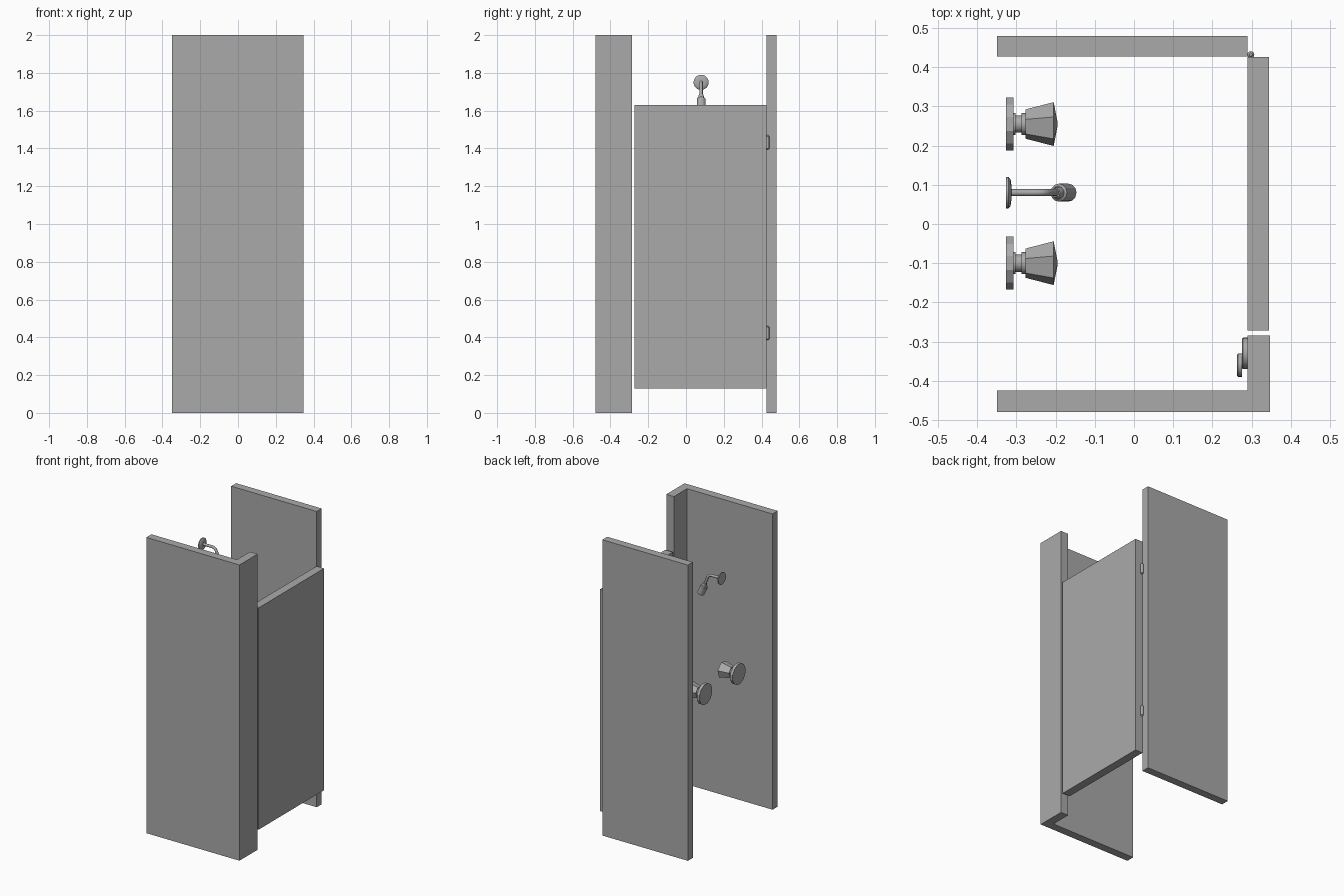
import bpy
import bmesh
import math
from mathutils import Vector

if "Cube" in bpy.data.objects:
    bpy.data.objects.remove(bpy.data.objects["Cube"], do_unlink=True)

# One plain grey for the whole stall
grey = bpy.data.materials.new("plain_grey")
grey.use_nodes = True
colour = (0.4, 0.4, 0.4, 1)
grey.diffuse_color = colour
grey.node_tree.nodes["Principled BSDF"].inputs["Base Color"].default_value = colour


def add_object(name, bm, smooth=False):
    bmesh.ops.recalc_face_normals(bm, faces=bm.faces)
    mesh = bpy.data.meshes.new(name)
    bm.to_mesh(mesh)
    bm.free()
    mesh.materials.append(grey)
    obj = bpy.data.objects.new(name, mesh)
    bpy.context.collection.objects.link(obj)
    if smooth:
        bpy.ops.object.select_all(action='DESELECT')
        obj.select_set(True)
        bpy.context.view_layer.objects.active = obj
        bpy.ops.object.shade_smooth_by_angle(angle=math.radians(35))
    return obj


def slab(name, outline, bottom, top):
    """Upright panel extruded from its plan outline."""
    bm = bmesh.new()
    base = bm.faces.new([bm.verts.new((x, y, bottom)) for x, y in outline])
    grown = bmesh.ops.extrude_face_region(bm, geom=[base])["geom"]
    verts = [g for g in grown if isinstance(g, bmesh.types.BMVert)]
    bmesh.ops.translate(bm, verts=verts, vec=(0, 0, top - bottom))
    return add_object(name, bm)


def rectangle(x0, x1, y0, y1):
    return [(x0, y0), (x1, y0), (x1, y1), (x0, y1)]


def turned(name, origin, axis, profile, sides=16, spin=0, smooth=True):
    """Solid of revolution; profile holds (distance along axis, radius)."""
    bm = bmesh.new()
    turn = Vector(axis).to_track_quat('Z', 'Y')
    rings = []
    for dist, radius in profile:
        ring = []
        for i in range(sides):
            a = spin + math.tau * i / sides
            p = Vector((radius * math.cos(a), radius * math.sin(a), dist))
            ring.append(bm.verts.new(Vector(origin) + turn @ p))
        rings.append(ring)
    for low, high in zip(rings, rings[1:]):
        for i in range(sides):
            j = (i + 1) % sides
            bm.faces.new((low[i], low[j], high[j], high[i]))
    bm.faces.new(rings[0])
    bm.faces.new(rings[-1])
    return add_object(name, bm, smooth)


# Stall panels: an L-shaped front wall, a flat back wall and the door
slab("front_wall", [(-0.35, -0.48), (0.347, -0.48), (0.347, -0.285),
                    (0.29, -0.285), (0.29, -0.425), (-0.35, -0.425)], 0, 2)
slab("back_wall", rectangle(-0.35, 0.29, 0.427, 0.48), 0, 2)
slab("door", rectangle(0.289, 0.345, -0.272, 0.426), 0.13, 1.63)

# Door hinges: short pins with rounded ends
for label, z in (("lower", 0.385), ("upper", 1.395)):
    turned(label + "_hinge", (0.298, 0.432, z), (0, 0, 1),
           [(0, 0.004), (0.006, 0.009), (0.069, 0.009), (0.075, 0.004)])

# Door latch on the inside of the front return
turned("latch_plate", (0.29, -0.33, 0.9), (-1, 0, 0),
       [(0, 0.04), (0.012, 0.04), (0.015, 0.037)], sides=24)
turned("latch_knob", (0.275, -0.36, 0.9), (-1, 0, 0),
       [(0, 0.03), (0.009, 0.03), (0.012, 0.027)], sides=24)

# Water taps: wall disc, neck and flared faceted grip
for label, y in (("front", -0.1), ("back", 0.255)):
    place = (-0.327, y, 1.035)
    turned(label + "_tap_disc", place, (1, 0, 0),
           [(0, 0.07), (0.019, 0.07)], sides=12, spin=0.26, smooth=False)
    turned(label + "_tap_neck", place, (1, 0, 0),
           [(0.015, 0.028), (0.024, 0.028), (0.024, 0.022),
            (0.04, 0.022), (0.04, 0.028), (0.052, 0.028)], sides=12)
    turned(label + "_tap_grip", place, (1, 0, 0),
           [(0.05, 0.038), (0.122, 0.057), (0.132, 0.005)],
           sides=6, spin=0.2, smooth=False)

# Shower flange
turned("shower_flange", (-0.327, 0.08, 1.75), (1, 0, 0),
       [(0, 0.04), (0.007, 0.04), (0.012, 0.034), (0.014, 0.02)], sides=24)

# Shower arm: a pipe that bends down towards the head
curve = bpy.data.curves.new("shower_arm", 'CURVE')
curve.dimensions = '3D'
curve.bevel_depth = 0.009
curve.bevel_resolution = 3
curve.use_fill_caps = True
curve.materials.append(grey)
path = curve.splines.new('BEZIER')
bends = [(-0.32, 1.75, (0.03, 0)), (-0.25, 1.75, (0.025, 0)),
         (-0.212, 1.715, (0.007, -0.016)), (-0.196, 1.675, (0.006, -0.014))]
path.bezier_points.add(len(bends) - 1)
for point, (x, z, (dx, dz)) in zip(path.bezier_points, bends):
    point.co = (x, 0.08, z)
    point.handle_left = (x - dx, 0.08, z - dz)
    point.handle_right = (x + dx, 0.08, z + dz)
bpy.context.collection.objects.link(bpy.data.objects.new("shower_arm", curve))

# Shower head: collar and tilted barrel
slope = (0.42, 0, -0.91)
turned("shower_collar", (-0.2, 0.08, 1.685), slope,
       [(0, 0.012), (0.012, 0.015), (0.024, 0.015)])
turned("shower_head", (-0.194, 0.08, 1.667), slope,
       [(0, 0.017), (0.005, 0.023), (0.063, 0.023)], sides=12, smooth=False)
